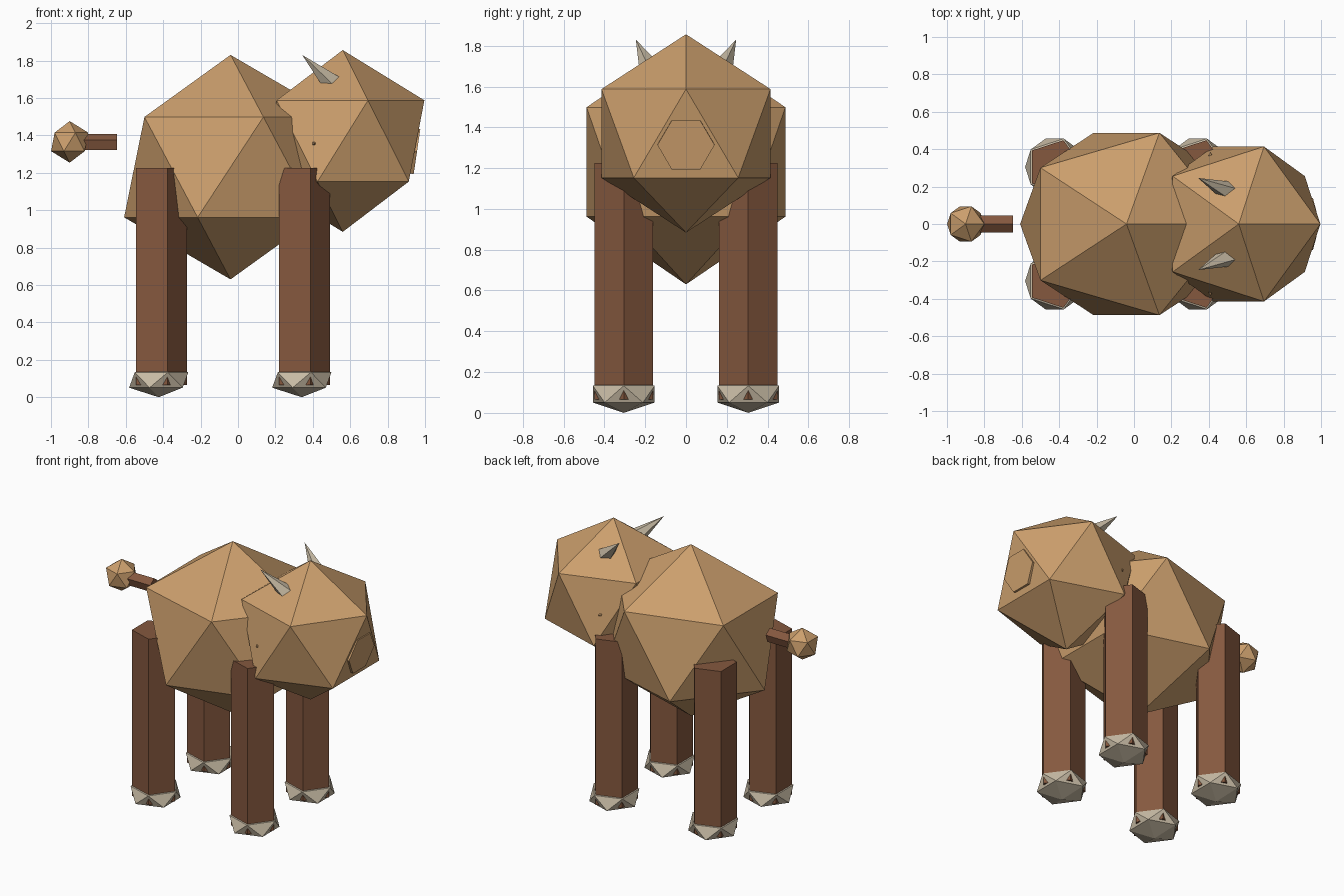
import bpy
import math
from mathutils import Vector

if "Cube" in bpy.data.objects:
    bpy.data.objects.remove(bpy.data.objects["Cube"])


def material(name, rgb):
    m = bpy.data.materials.new(name)
    m.diffuse_color = (*rgb, 1.0)
    m.use_nodes = True
    m.node_tree.nodes["Principled BSDF"].inputs["Base Color"].default_value = m.diffuse_color
    return m


TAN = material("tan hide", (0.60, 0.345, 0.152))
BROWN = material("brown leg", (0.235, 0.098, 0.049))
BONE = material("pale bone", (0.58, 0.50, 0.375))


def finish(name, mat):
    obj = bpy.context.object
    obj.name = name
    obj.data.materials.append(mat)
    return obj


def gem(name, centre, radii, mat):
    """Twenty-sided ball, stretched per axis."""
    bpy.ops.mesh.primitive_ico_sphere_add(subdivisions=1, radius=1, location=centre)
    obj = finish(name, mat)
    obj.scale = radii
    return obj


def taper(name, start, end, r1, r2, sides, mat, corner=(1, 0, 0)):
    """Prism or cone from start to end, with one corner turned towards a direction."""
    start, end = Vector(start), Vector(end)
    z = (end - start).normalized()
    y = z.cross(Vector(corner)).normalized()
    x = y.cross(z)
    bpy.ops.mesh.primitive_cone_add(vertices=sides, radius1=r1, radius2=r2,
                                    depth=(end - start).length)
    obj = finish(name, mat)
    # The primitive's first corner lies on its local +y axis
    for v in obj.data.vertices:
        p = v.co.copy()
        v.co = x * p.y - y * p.x + z * p.z
    obj.location = (start + end) / 2
    return obj


# Body and head
gem("body", (-0.04, 0, 1.23), (0.636, 0.573, 0.6), TAN)
gem("head", (0.56, 0, 1.37), (0.488, 0.487, 0.486), TAN)

# Snout plate, leaning with the front of the head
front = Vector((0.957, 0, 1.313))
axis = Vector((0.989, 0, -0.146))
taper("snout", front - axis * 0.06, front, 0.14, 0.14, 6, TAN, (0, 1, 0))

# Tail and tuft
taper("tail", (-0.9, 0, 1.36), (-0.648, 0, 1.36), 0.0475, 0.0475, 5, BROWN, (0, 0, 1))
gem("tail_tuft", (-0.9, 0, 1.365), (0.111, 0.111, 0.111), TAN)

for side, s in (("right", -1), ("left", 1)):
    # Horns sweep back and outwards
    taper("horn_" + side, (0.515, s * 0.168, 1.665), (0.343, s * 0.246, 1.83),
          0.06, 0.0, 5, BONE)
    # Eyes barely poke through the cheeks
    taper("eye_" + side, (0.405, s * 0.34, 1.355), (0.41, s * 0.385, 1.357),
          0.025, 0.0, 5, TAN)
    # Five-sided legs with faceted hooves
    for end, x in (("back", -0.424), ("front", 0.341)):
        y = s * 0.305
        taper(f"{end}_leg_{side}", (x, y, 0.065), (x, y, 1.225), 0.15, 0.15, 5, BROWN)
        gem(f"{end}_hoof_{side}", (x, y, 0.092), (0.177, 0.178, 0.092), BONE)
